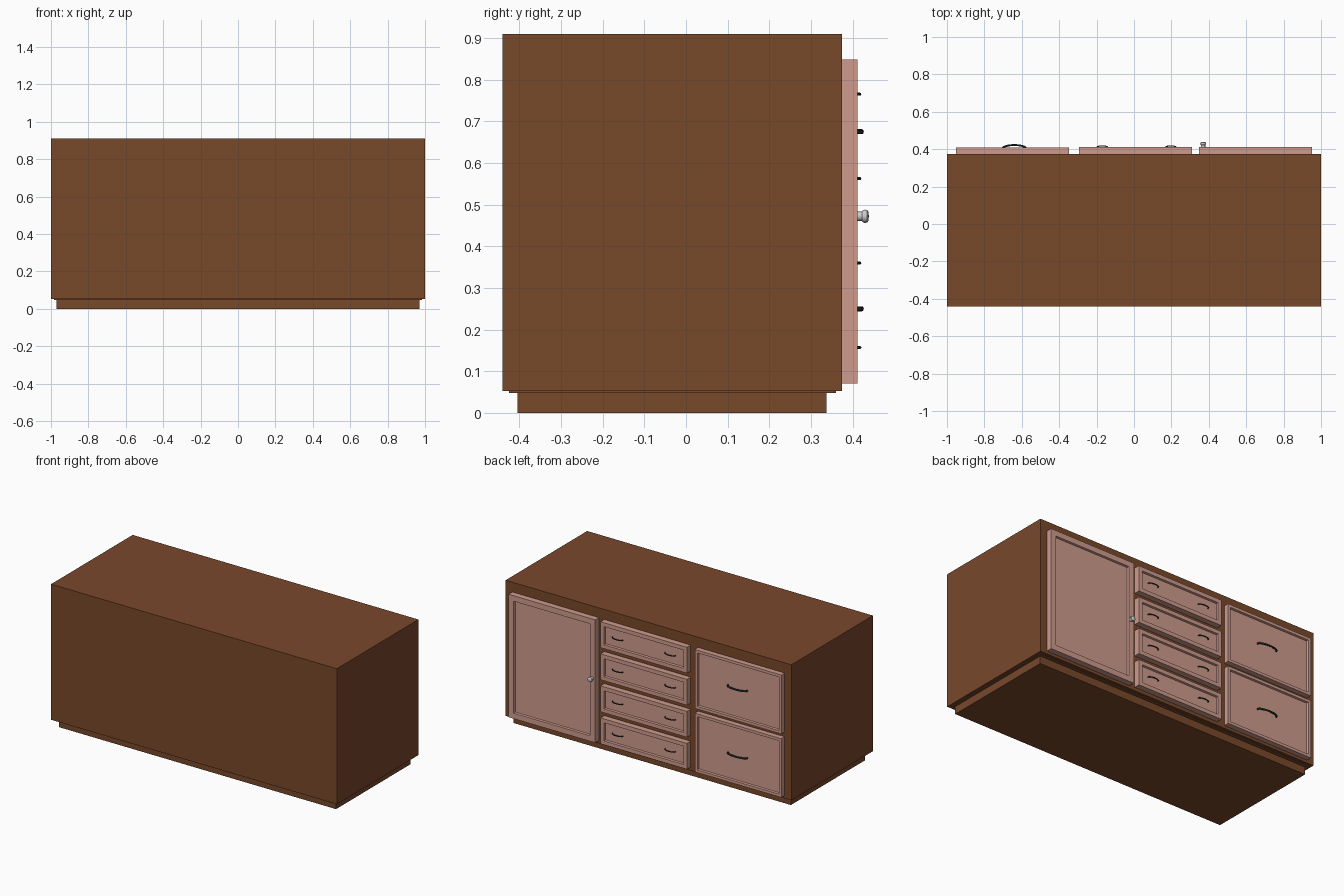
import bpy, bmesh, math
from mathutils import Matrix, Vector

if "Cube" in bpy.data.objects:
    bpy.data.objects.remove(bpy.data.objects["Cube"])


def material(name, color):
    m = bpy.data.materials.new(name)
    m.diffuse_color = (*color, 1)
    m.use_nodes = True
    m.node_tree.nodes["Principled BSDF"].inputs["Base Color"].default_value = m.diffuse_color
    return m


BROWN = material("brown_wood", (0.19, 0.065, 0.024))
PINK = material("pink_panel", (0.62, 0.33, 0.27))
DARK = material("dark_metal", (0.02, 0.035, 0.03))
FACE_Y = 0.375


def finish(name, bm, mat=None):
    me = bpy.data.meshes.new(name)
    bmesh.ops.recalc_face_normals(bm, faces=bm.faces)
    bm.to_mesh(me)
    bm.free()
    ob = bpy.data.objects.new(name, me)
    bpy.context.collection.objects.link(ob)
    if mat:
        me.materials.append(mat)
    return ob


def box_bm(lo, hi):
    bm = bmesh.new()
    lo, hi = Vector(lo), Vector(hi)
    bmesh.ops.create_cube(bm, size=1, matrix=Matrix.Translation((lo + hi) / 2)
                          @ Matrix.Diagonal((*(hi - lo), 1)))
    return bm


def panel(name, x0, x1, z0, z1, y1, frame):
    """Front with a raised frame around a recessed field."""
    bm = box_bm((x0, FACE_Y - 0.005, z0), (x1, y1, z1))
    front = max(bm.faces, key=lambda f: f.calc_center_median().y)
    bmesh.ops.inset_region(bm, faces=[front], thickness=frame)
    bmesh.ops.inset_region(bm, faces=[front], thickness=0.004, depth=-0.012)
    return finish(name, bm, PINK)


def smooth(ob):
    bpy.ops.object.select_all(action='DESELECT')
    ob.select_set(True)
    bpy.context.view_layer.objects.active = ob
    bpy.ops.object.shade_smooth_by_angle(angle=math.radians(40))


def handle(name, x, z, half, y0, y1, r):
    """Bowed pull: an elliptical tube swept along a flattened arch."""
    bm = bmesh.new()
    path, steps, sides = [], 16, 8
    for i in range(steps + 1):
        a = math.pi * i / steps
        path.append(Vector((x - half * math.cos(a),
                            y0 + (y1 - r - y0) * math.sin(a) ** 0.8, z)))
    rings = []
    for i, p in enumerate(path):
        t = (path[min(i + 1, steps)] - path[max(i - 1, 0)]).normalized()
        n = Vector((-t.y, t.x, 0))
        rings.append([bm.verts.new(p + n * r * math.cos(b) + Vector((0, 0, 1.2 * r * math.sin(b))))
                      for b in (2 * math.pi * k / sides for k in range(sides))])
    for a, b in zip(rings, rings[1:]):
        for k in range(sides):
            bm.faces.new((a[k], a[(k + 1) % sides], b[(k + 1) % sides], b[k]))
    bm.faces.new(rings[0])
    bm.faces.new(rings[-1])
    smooth(finish(name, bm, DARK))


# Carcass, shadow-gap step and plinth
finish("cabinet_body", box_bm((-1, -0.44, 0.052), (1, FACE_Y, 0.91)), BROWN)
finish("base_step", box_bm((-0.985, -0.425, 0.048), (0.985, 0.36, 0.053)), BROWN)
finish("plinth", box_bm((-0.97, -0.405, 0), (0.97, 0.337, 0.05)), BROWN)

# Tall door
panel("door", 0.347, 0.953, 0.07, 0.848, 0.412, 0.05)

# Four narrow drawers with paired pulls
for i in range(4):
    z = 0.157 + i * 0.2027
    panel(f"small_drawer_{i + 1}", -0.295, 0.31, z - 0.083, z + 0.081, 0.412, 0.035)
    for side, x in (("right", -0.17), ("left", 0.197)):
        handle(f"small_pull_{i + 1}_{side}", x, z, 0.036, 0.398, 0.421, 0.003)

# Two deep drawers with a wide pull each
for i, (z0, z1, zh) in enumerate(((0.07, 0.442, 0.25), (0.472, 0.845, 0.675))):
    panel(f"large_drawer_{i + 1}", -0.953, -0.347, z0, z1, 0.408, 0.025)
    handle(f"large_pull_{i + 1}", -0.64, zh, 0.068, 0.394, 0.427, 0.005)

# Door knob: turned profile of (radius, y)
bm = bmesh.new()
prof = [(0, 0.405), (0.011, 0.405), (0.011, 0.422), (0.014, 0.424), (0.016, 0.429),
        (0.015, 0.435), (0.011, 0.438), (0, 0.439)]
vs = [bm.verts.new((0.37 + r, y, 0.472)) for r, y in prof]
es = [bm.edges.new(p) for p in zip(vs, vs[1:])]
bmesh.ops.spin(bm, geom=vs + es, cent=(0.37, 0, 0.472), axis=(0, 1, 0),
               angle=2 * math.pi, steps=24)
bmesh.ops.remove_doubles(bm, verts=bm.verts, dist=1e-5)
smooth(finish("door_knob", bm))
